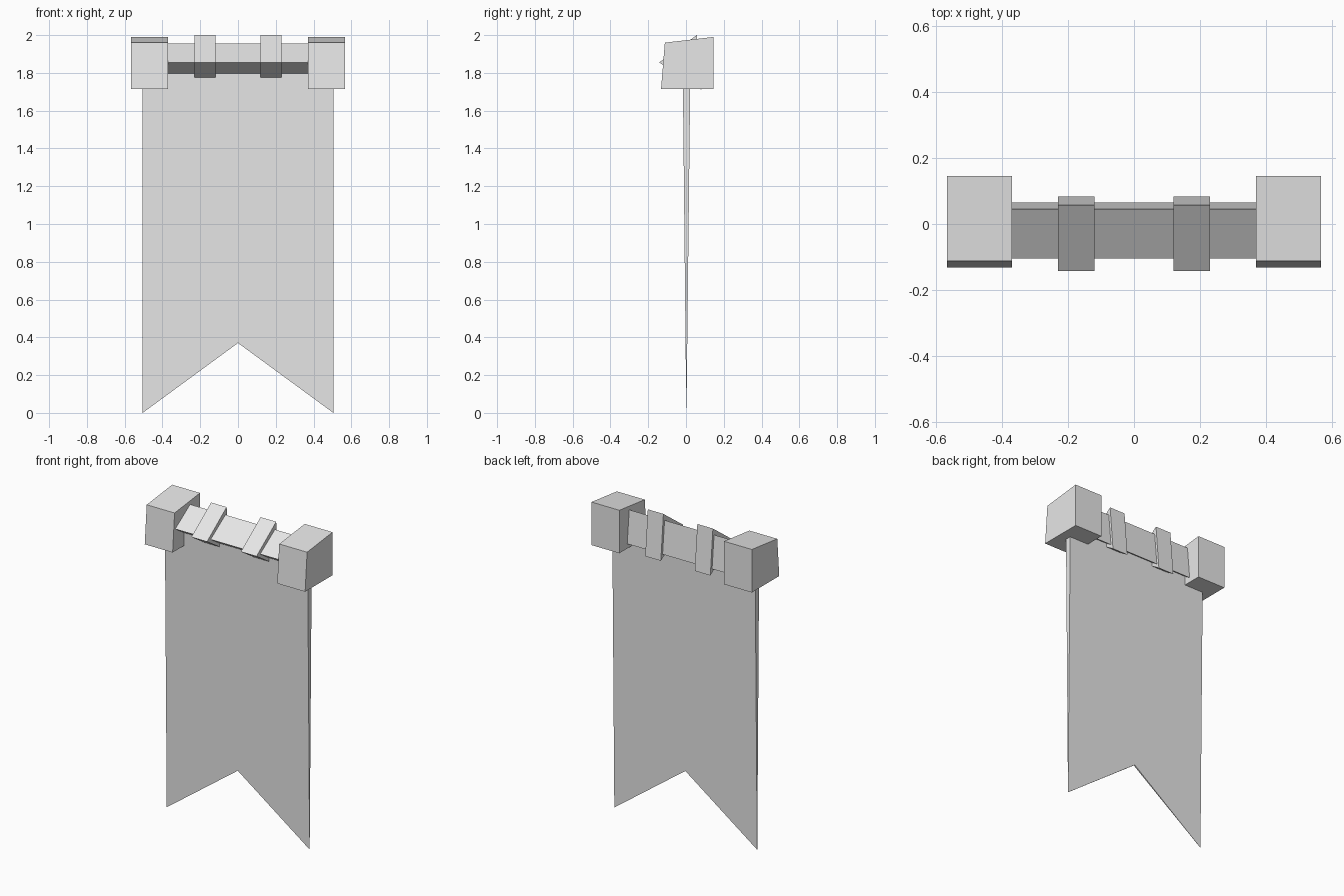
import bpy

cube = bpy.data.objects.get("Cube")
if cube:
    bpy.data.objects.remove(cube, do_unlink=True)

grey = bpy.data.materials.new("plain grey")
grey.use_nodes = True
colour = (0.8, 0.8, 0.8, 1)
grey.diffuse_color = colour
grey.node_tree.nodes["Principled BSDF"].inputs["Base Color"].default_value = colour


def loft(name, front, back):
    """Join two matching outlines into a closed solid."""
    n = len(front)
    faces = [tuple(range(n)), tuple(reversed(range(n, 2 * n)))]
    faces += [(i, i + n, (i + 1) % n + n, (i + 1) % n) for i in range(n)]
    mesh = bpy.data.meshes.new(name)
    mesh.from_pydata(front + back, [], faces)
    mesh.materials.append(grey)
    obj = bpy.data.objects.new(name, mesh)
    bpy.context.collection.objects.link(obj)
    return obj


def extrude_x(name, profile, x0, x1):
    """Extrude a (y, z) profile along x; the profile runs clockwise from +x."""
    return loft(name, [(x0, y, z) for y, z in profile], [(x1, y, z) for y, z in profile])


# Three-sided crossbar
bar = [(-0.105, 1.855), (0.045, 1.955), (0.065, 1.745)]
extrude_x("crossbar", bar, -0.38, 0.38)

# End blocks with sloping tops, and three-sided straps round the bar
block = [(-0.132, 1.715), (-0.112, 1.96), (0.145, 1.99), (0.145, 1.715)]
strap = [(-0.142, 1.855), (0.057, 2.0), (0.083, 1.71)]
for side, s in (("left", 1), ("right", -1)):
    extrude_x(side + "_end_block", block, *sorted((s * 0.37, s * 0.567)))
    extrude_x(side + "_strap", strap, *sorted((s * 0.12, s * 0.23)))

# Swallow-tailed cloth, tapering to a thin lower edge
top = 1.84
outline = [(-0.505, 0), (0, 0.37), (0.505, 0), (0.505, top), (-0.505, top)]


def cloth_side(y_top):
    return [(x, 0.002 + y_top * (z + 0.04) / top, z) for x, z in outline]


loft("banner_cloth", cloth_side(-0.019), cloth_side(0.021))
